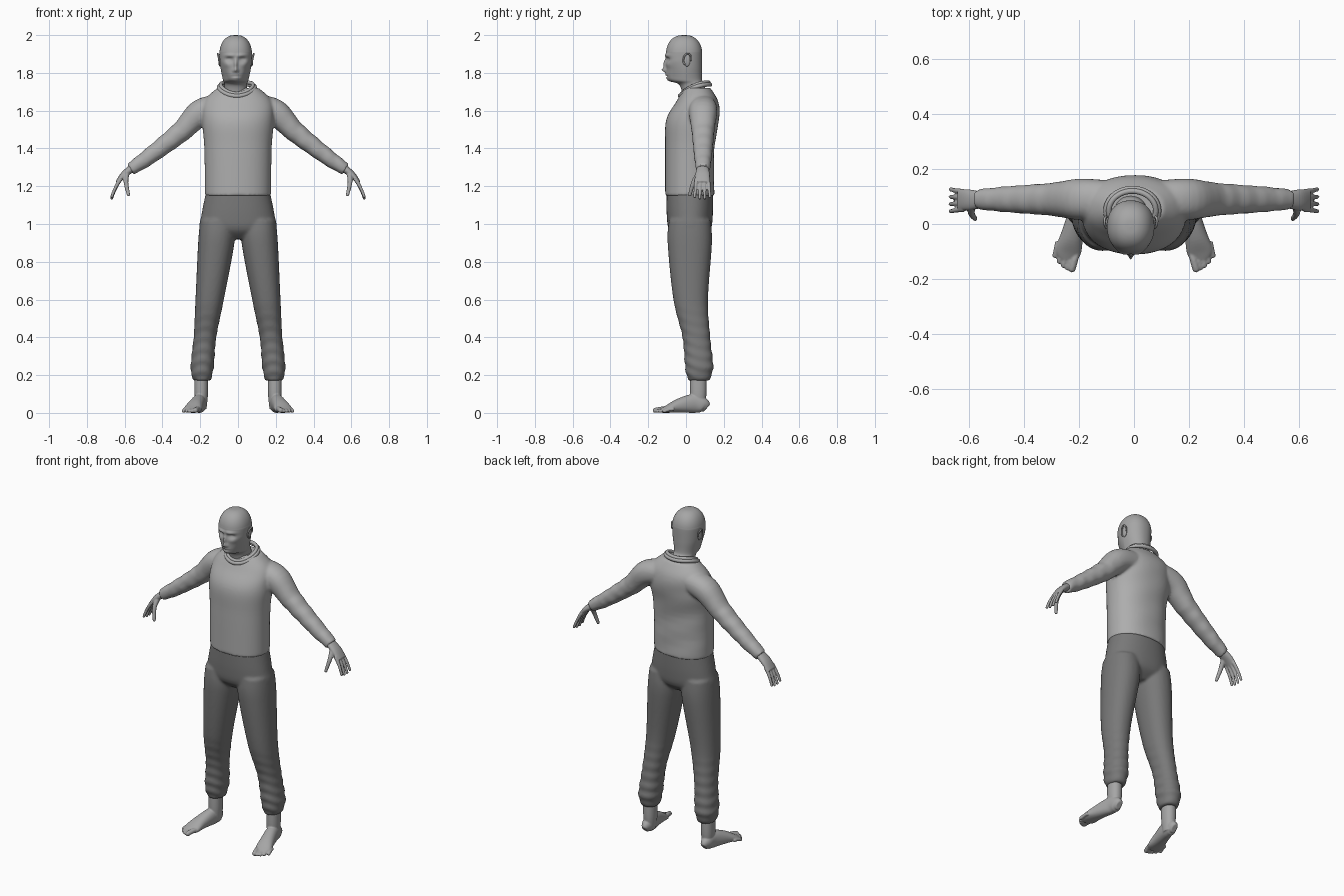
import bpy, bmesh, math
from mathutils import Matrix, Vector
from math import sin, cos, pi, exp, sqrt

if "Cube" in bpy.data.objects:
    bpy.data.objects.remove(bpy.data.objects["Cube"])

ACROSS, DEEP, UP = Vector((1, 0, 0)), Vector((0, 1, 0)), Vector((0, 0, 1))
SIDES = {"left": 1, "right": -1}


def material(name, value):
    mat = bpy.data.materials.new(name)
    mat.use_nodes = True
    colour = (value, value, value, 1)
    mat.diffuse_color = colour
    mat.node_tree.nodes["Principled BSDF"].inputs["Base Color"].default_value = colour
    return mat


SKIN = material("skin grey", .38)
SWEATER = material("sweater light grey", .42)
TROUSERS = material("trousers dark grey", .19)


def clamp(value):
    return min(max(value, 0), 1)


def spline(rows, steps):
    """Catmull-Rom curve through rows of equal length."""
    out = []
    last = len(rows) - 1
    for i in range(last):
        before, start, end, after = rows[max(i - 1, 0)], rows[i], rows[i + 1], rows[min(i + 2, last)]
        for step in range(steps):
            t = step / steps
            out.append([q + t / 2 * (r - p + t * (2 * p - 5 * q + 4 * r - s + t * (3 * (q - r) + s - p)))
                        for p, q, r, s in zip(before, start, end, after)])
    return out + [list(rows[-1])]


def loft(bm, rows, side=1, hint=None, segments=32, steps=6, power=2.2, fold=None, closed=False):
    """Skin rings (x, y, z, half width, half depth); rings lie flat unless a width hint is given."""
    rows = spline(rows, steps)
    centres = [Vector(row[:3]) for row in rows]
    last = len(rows) - 1
    rings = []
    for i, (centre, row) in enumerate(zip(centres, rows)):
        u, v = ACROSS, DEEP
        if hint:
            ahead = centres[(i + 1) % last] if closed else centres[min(i + 1, last)]
            behind = centres[(i - 1) % last] if closed else centres[max(i - 1, 0)]
            along = (ahead - behind).normalized()
            u = (hint - hint.dot(along) * along).normalized()
            v = along.cross(u)
        ring = []
        for k in range(segments):
            angle = 2 * pi * k / segments
            c, s = cos(angle), sin(angle)
            reach = (abs(c) ** power + abs(s) ** power) ** (-1 / power)
            if fold:
                reach *= 1 + fold(centre, angle)
            point = centre + u * row[3] * c * reach + v * row[4] * s * reach
            ring.append(bm.verts.new((point.x * side, point.y, point.z)))
        rings.append(ring)
    for lower, upper in zip(rings, rings[1:]):
        for k in range(segments):
            bm.faces.new((lower[k - 1], lower[k], upper[k], upper[k - 1]))
    if not closed:
        bm.faces.new(rings[0])
        bm.faces.new(rings[-1])


def digit(bm, points, thick, thin, side, hint):
    """Tapering tube with a rounded tip, for fingers, toes and ear rims."""
    rows = []
    for i, point in enumerate(points):
        radius = thick + (thin - thick) * i / (len(points) - 1)
        rows.append((*point, radius, radius))
    tip = Vector(points[-1])
    along = (tip - Vector(points[-2])).normalized()
    for turn in (pi / 4, pi / 2.2):
        radius = thin * cos(turn)
        rows.append((*(tip + along * thin * sin(turn)), radius, radius))
    loft(bm, rows, side, hint, segments=12, steps=4, power=2)


def finish(name, bm, mat, voxel=None, smooth=0):
    bmesh.ops.recalc_face_normals(bm, faces=bm.faces)
    for face in bm.faces:
        face.smooth = True
    mesh = bpy.data.meshes.new(name)
    bm.to_mesh(mesh)
    bm.free()
    mesh.materials.append(mat)
    ob = bpy.data.objects.new(name, mesh)
    bpy.context.collection.objects.link(ob)
    if voxel:
        fuse = ob.modifiers.new("fuse", 'REMESH')
        fuse.mode, fuse.voxel_size, fuse.use_smooth_shade = 'VOXEL', voxel, True
    if smooth:
        soften = ob.modifiers.new("soften", 'SMOOTH')
        soften.factor, soften.iterations = .5, smooth


# Cloth folds, as a relative swelling of each ring
def back_fold(point, angle):
    return .012 * sin(40 * point.z + 3 * cos(angle)) * max(sin(angle), 0)


def sleeve_fold(point, angle):
    return .035 * clamp(point.x * 9 - 2) * sin(95 * point.x + 2 * sin(angle))


def cuff_fold(point, angle):
    bunching = clamp((.6 - point.z) * 3)
    return .045 * bunching * sin(105 * point.z + 2 * sin(angle) + cos(2 * angle))


# Sweater: torso and sleeves fused into one soft form
bm = bmesh.new()
torso = [(.02, 1.15, .175, .13), (.02, 1.4, .178, .13), (.035, 1.55, .19, .14),
         (.06, 1.65, .18, .11), (.06, 1.72, .11, .07)]
loft(bm, [(0, *row) for row in torso], segments=64, fold=back_fold)
sleeve = [(.1, 1.62, .07), (.2, 1.59, .075), (.3, 1.49, .06), (.48, 1.35, .046), (.57, 1.29, .036)]
for side in SIDES.values():
    loft(bm, [(x, .09, z, r, r * .92) for x, z, r in sleeve], side, DEEP, fold=sleeve_fold)
finish("sweater", bm, SWEATER, .008, 5)

# Rolled double collar, low at the throat and high at the nape
for name, grow, lift in (("collar_outer", 1, 0), ("collar_inner", .9, .012)):
    bm = bmesh.new()
    ring = []
    for k in range(25):
        c, s = cos(pi * k / 12), sin(pi * k / 12)
        ring.append((.095 * grow * c - .006, .048 + .08 * grow * s,
                     1.708 + lift + .03 * s + .016 * c * c, .011 * grow, .011 * grow))
    loft(bm, ring, hint=UP, segments=12, steps=3, closed=True)
    finish(name, bm, SWEATER)

# Trousers: hips and legs fused, with bunched cuffs
bm = bmesh.new()
hips = [(1.175, .168, .122), (1.05, .193, .122), (.97, .2, .11), (.92, .12, .06)]
loft(bm, [(0, .02, *row) for row in hips], segments=64)
leg = [(.11, .02, 1.02, .09), (.115, .02, .9, .096), (.15, .025, .6, .075),
       (.175, .055, .4, .06), (.19, .07, .24, .061), (.19, .066, .17, .045)]
for side in SIDES.values():
    loft(bm, [(*row, row[-1] * 1.22) for row in leg], side, segments=40, steps=12, fold=cuff_fold)
finish("trousers", bm, TROUSERS, .008, 4)

for label, side in SIDES.items():
    # Hand: flat palm, four curled fingers and a thumb
    bm = bmesh.new()
    palm = [(.54, 1.31, .026, .022), (.6, 1.265, .038, .018), (.64, 1.22, .036, .01)]
    loft(bm, [(x, .088, *rest) for x, *rest in palm], side, DEEP)
    for finger in range(4):
        offset = finger - 1.5
        length = .11 - .004 * offset * offset
        digit(bm, [(.62 + t * (.07 - .02 * t), .086 + offset * (.021 + .006 * t), 1.24 - length * t)
                   for t in (0, .3, .6, .95)], .0105, .0075, side, DEEP)
    digit(bm, [(.59, .07, 1.27), (.593, .04, 1.22), (.58, .02, 1.155)], .016, .009, side, ACROSS)
    finish(label + "_hand", bm, SKIN, .004, 2)

    # Bare foot: ankle, sole resting on the ground and a fan of toes
    bm = bmesh.new()
    loft(bm, [(.195, .065, z, r, r * 1.2) for z, r in ((.2, .036), (.1, .036), (.02, .028))], side)
    sole = [(.2, .11, .016, .025), (.2, .09, .03, .04), (.205, .04, .035, .05),
            (.225, -.04, .041, .037), (.24, -.1, .047, .02), (.245, -.13, .03, .012)]
    loft(bm, [(x, y, wide, tall, wide, tall)[:2] + (tall, wide, tall) for x, y, wide, tall in sole],
         side, ACROSS)
    for toe in range(5):
        radius = .0095 if toe else .0135
        root = Vector((.208 + .0175 * toe, -.1 + .009 * toe, .02))
        tip = Vector((.226 + .0155 * toe, -.163 + .003 * toe * toe, radius))
        digit(bm, [root, (root + tip) / 2 + UP * .003, tip], radius, radius, side, ACROSS)
    finish(label + "_foot", bm, SKIN, .004, 2)

# Head and neck: lofted skull with a domed top
bm = bmesh.new()
skull = [(.05, 1.65, .065, .064), (.032, 1.735, .06, .066), (-.005, 1.765, .068, .09),
         (-.01, 1.83, .081, .095), (-.01, 1.9, .086, .096)]
for k in range(1, 9):
    turn = pi / 2 * k / 8
    shrink = max(cos(turn), .001) ** .8
    skull.append((-.01, 1.9 + .1 * sin(turn), .086 * shrink, .096 * shrink))
loft(bm, [(0, *row) for row in skull], segments=128, steps=10)

# Face features pushed out or in: offset from the middle, height, spread across, spread up, push
FACE = {
    "brow": (.03, 1.892, .028, .009, .01),
    "eye socket": (.034, 1.87, .018, .012, -.017),
    "eyelid": (.034, 1.867, .012, .007, .007),
    "cheekbone": (.05, 1.845, .02, .016, .005),
    "nose bridge": (0, 1.845, .009, .025, .015),
    "nose tip": (0, 1.815, .011, .011, .022),
    "nostril": (.014, 1.81, .008, .008, .007),
    "upper lip": (0, 1.79, .024, .005, .008),
    "mouth line": (0, 1.782, .026, .004, -.007),
    "lower lip": (0, 1.774, .02, .005, .007),
    "chin": (0, 1.757, .022, .011, .007),
}
for vert in bm.verts:
    x, y, z = vert.co
    front = clamp((-y - .01) / .06)
    for middle, height, across, upward, push in FACE.values():
        near = exp(-((abs(x) - middle) / across) ** 2 - ((z - height) / upward) ** 2)
        vert.co.y -= push * front * near
    jaw = clamp((1.86 - z) / .08)
    vert.co.x = x * (1 - .2 * front * jaw) - .012
finish("head", bm, SKIN, smooth=1)

# Ears: a thin shell with a curled rim
for label, side in SIDES.items():
    bm = bmesh.new()
    shell = Matrix.Translation((side * .084, .005, 1.868)) @ Matrix.Diagonal((.008, .018, .034, 1))
    bmesh.ops.create_uvsphere(bm, u_segments=16, v_segments=12, radius=1, matrix=shell)
    rim = []
    for k in range(11):
        turn = .45 * k - 1.2
        rim.append((.088 + .008 * max(sin(turn), 0), .006 - .02 * cos(turn + .2), 1.872 + .03 * sin(turn)))
    digit(bm, rim, .0045, .0045, side, ACROSS)
    bmesh.ops.translate(bm, verts=bm.verts, vec=ACROSS * -.012)
    finish(label + "_ear", bm, SKIN)
